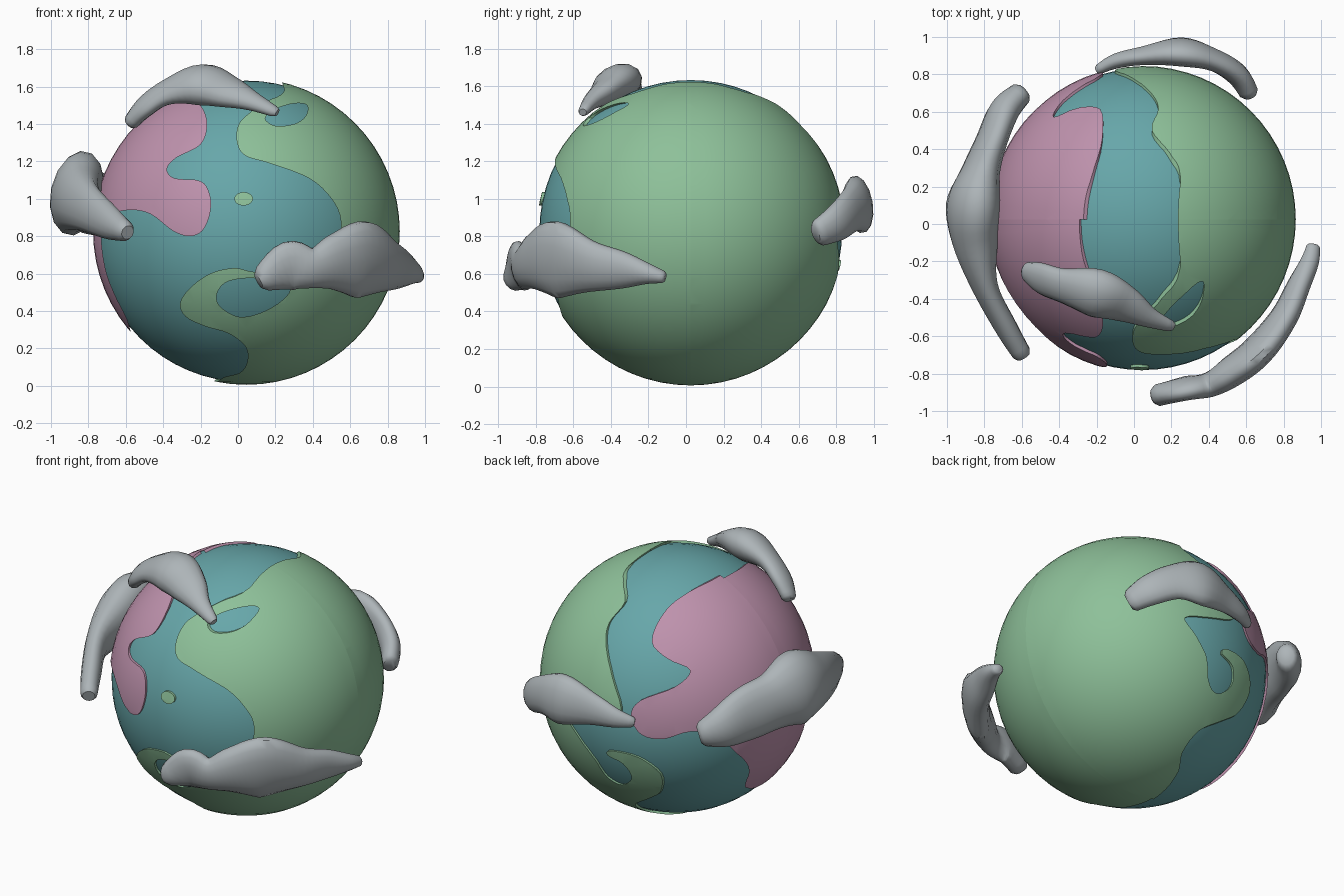
import bpy, bmesh, math
from mathutils import Vector

if "Cube" in bpy.data.objects:
    bpy.data.objects.remove(bpy.data.objects["Cube"])

C = Vector((0.045, 0.025, 0.826))      # globe centre
R_SEA, R_LAND, R_IN = 0.806, 0.82, 0.796


def material(name, rgb):
    m = bpy.data.materials.new(name)
    m.diffuse_color = (*rgb, 1)
    m.use_nodes = True
    m.node_tree.nodes["Principled BSDF"].inputs["Base Color"].default_value = m.diffuse_color
    return m


SEA = material("sea_teal", (0.135, 0.385, 0.40))
GREEN = material("land_green", (0.27, 0.53, 0.32))
PINK = material("land_pink", (0.52, 0.29, 0.42))
GREY = material("cloud_grey", (0.42, 0.46, 0.48))


def make_object(name, bm, mat):
    me = bpy.data.meshes.new(name)
    bm.to_mesh(me)
    bm.free()
    ob = bpy.data.objects.new(name, me)
    bpy.context.collection.objects.link(ob)
    if mat:
        me.materials.append(mat)
    return ob


def smooth(ob, angle=35):
    bpy.ops.object.select_all(action='DESELECT')
    ob.select_set(True)
    bpy.context.view_layer.objects.active = ob
    bpy.ops.object.shade_smooth_by_angle(angle=math.radians(angle))


def add_sphere(bm, r, flip=False):
    res = bmesh.ops.create_uvsphere(bm, u_segments=64, v_segments=32, radius=r)
    for v in res['verts']:
        v.co += C
    if flip:
        faces = {f for v in res['verts'] for f in v.link_faces}
        bmesh.ops.reverse_faces(bm, faces=list(faces))


def spline(pts, n, closed):
    """Catmull-Rom samples through tuples of any length."""
    pts = [Vector(p) for p in pts]
    k, out = len(pts), []
    get = (lambda i: pts[i % k]) if closed else (lambda i: pts[max(0, min(k - 1, i))])
    for i in range(k if closed else k - 1):
        a, b, c, d = get(i - 1), get(i), get(i + 1), get(i + 2)
        for s in range(n):
            t = s / n
            out.append(0.5 * (2 * b + (c - a) * t + (2 * a - 5 * b + 4 * c - d) * t * t
                              + (3 * b - a - 3 * c + d) * t ** 3))
    return out if closed else out + [pts[-1]]


def prism(name, outline, side):
    """Outline in front view (x, z), pushed through the front (-1) or back (+1) half."""
    bm = bmesh.new()
    pts = spline(outline, 4, True)
    f = bm.faces.new([bm.verts.new((p[0], C.y, p[1])) for p in pts])
    res = bmesh.ops.extrude_face_region(bm, geom=[f])
    for v in res['geom']:
        if isinstance(v, bmesh.types.BMVert):
            v.co.y += side * 1.1
    bmesh.ops.recalc_face_normals(bm, faces=bm.faces[:])
    ob = make_object(name, bm, None)
    ob.hide_render = True
    return ob


def land(name, outline, side, mat, lakes=()):
    bm = bmesh.new()
    add_sphere(bm, R_LAND)
    add_sphere(bm, R_IN, True)
    ob = make_object(name, bm, mat)
    cutters = [prism(name + "_cutter", outline, side)]
    cutters += [prism(name + "_lake_cutter", l, side) for l in lakes]
    for i, c in enumerate(cutters):
        m = ob.modifiers.new("cut", 'BOOLEAN')
        m.operation = 'DIFFERENCE' if i else 'INTERSECT'
        m.solver = 'EXACT'
        m.object = c
    dg = bpy.context.evaluated_depsgraph_get()
    bm = bmesh.new()
    bm.from_mesh(bpy.data.meshes.new_from_object(ob.evaluated_get(dg)))
    ob.modifiers.clear()
    for c in cutters:
        bpy.data.objects.remove(c)
    # drop hidden inner faces and the seam between halves
    bad = [f for f in bm.faces
           if all((v.co - C).length < R_IN + 0.001 for v in f.verts)
           or all(abs(v.co.y - C.y) < 0.0005 for v in f.verts)]
    bmesh.ops.delete(bm, geom=bad, context='FACES')
    for f in bm.faces:
        f.material_index = 0
    bm.to_mesh(ob.data)
    bm.free()
    smooth(ob)


def cloud(name, pts, sides=14):
    """Tube with an elliptical section: x, y, z, radial half size, cross half size."""
    bm = bmesh.new()
    s = spline(pts, 5, False)
    rings = []
    for i, p in enumerate(s):
        pos = Vector(p[:3])
        tan = (Vector(s[min(i + 1, len(s) - 1)][:3]) - Vector(s[max(i - 1, 0)][:3])).normalized()
        out = pos - C
        out = (out - tan * out.dot(tan)).normalized()
        side = tan.cross(out)
        k = 0.75 if i in (0, len(s) - 1) else 1
        rings.append([bm.verts.new(pos + k * (out * p[3] * math.cos(a) + side * p[4] * math.sin(a)))
                      for a in (math.tau * j / sides for j in range(sides))])
    for r0, r1 in zip(rings, rings[1:]):
        for j in range(sides):
            n = (j + 1) % sides
            bm.faces.new((r0[j], r0[n], r1[n], r1[j]))
    bm.faces.new(rings[0])
    bm.faces.new(rings[-1])
    bmesh.ops.recalc_face_normals(bm, faces=bm.faces[:])
    smooth(make_object(name, bm, GREY), 50)


# Sea globe
bm = bmesh.new()
add_sphere(bm, R_SEA)
smooth(make_object("sea_globe", bm, SEA))

# Green continent, front and back halves
green_front = [(.25, 1.75), (.25, 1.58), (.15, 1.52), (.05, 1.45), (0, 1.39), (-.005, 1.3),
               (.04, 1.23), (.17, 1.19), (.38, 1.11), (.5, 1.0), (.55, .88), (.52, .72),
               (.42, .63), (.25, .60), (.08, .61), (-.02, .63), (-.15, .6), (-.26, .52),
               (-.31, .44), (-.28, .37), (-.18, .32), (-.05, .28), (.04, .21), (.05, .13),
               (.01, .07), (-.1, .03), (-.13, -.1), (1.1, -.1), (1.1, 1.75)]
lake_low = [(-.11, .5), (-.1, .43), (0, .37), (.12, .39), (.24, .46), (.27, .53), (.1, .575), (-.05, .56)]
lake_top = [(.145, 1.43), (.2, 1.48), (.3, 1.51), (.37, 1.5), (.36, 1.44), (.3, 1.4), (.2, 1.39)]
green_back = [(.25, 1.75), (.25, 1.59), (.19, 1.55), (.095, 1.49), (.13, 1.39), (.1, 1.3),
              (0, 1.15), (-.1, .97), (-.06, .88), (.1, .83), (.28, .78), (.2, .68), (.105, .57),
              (.05, .45), (-.04, .41), (-.13, .49), (-.1, .59), (0, .63), (-.03, .67),
              (-.2, .66), (-.31, .55), (-.27, .4), (-.165, .315), (-.03, .22), (-.01, .12),
              (-.1, .05), (-.13, -.1), (1.1, -.1), (1.1, 1.75)]
land("green_land_front", green_front, -1, GREEN, (lake_low, lake_top))
land("green_land_back", green_back, 1, GREEN)

# Small island
land("small_island", [(.03 + .05 * math.cos(a), 1.0 + .036 * math.sin(a))
                      for a in (math.tau * i / 8 for i in range(8))], -1, GREEN)

# Pink continent, front and back halves
pink_front = [(-.34, 1.72), (-.3, 1.58), (-.2, 1.5), (-.165, 1.40), (-.2, 1.29), (-.33, 1.22),
              (-.38, 1.16), (-.34, 1.11), (-.2, 1.095), (-.15, 1.02), (-.15, .92), (-.19, .83),
              (-.26, .8), (-.35, .83), (-.47, .92), (-.59, .94), (-.70, .9), (-.73, .8),
              (-.71, .63), (-.66, .49), (-.58, .315), (-.62, .2), (-1.1, .2), (-1.1, 1.72)]
pink_back = [(-.34, 1.72), (-.29, 1.6), (-.22, 1.56), (-.17, 1.49), (-.18, 1.35), (-.3, 1.27),
             (-.43, 1.21), (-.38, 1.12), (-.21, 1.03), (-.165, .93), (-.23, .82), (-.35, .8),
             (-.485, .85), (-.6, .8), (-.665, .635), (-.66, .5), (-.58, .315), (-.62, .2),
             (-1.1, .2), (-1.1, 1.72)]
land("pink_land_front", pink_front, -1, PINK)
land("pink_land_back", pink_back, 1, PINK)

# Clouds hugging the globe
cloud("left_cloud", [(-.59, -.71, .82, .05, .05), (-.68, -.56, .87, .06, .09),
                     (-.80, -.33, .95, .07, .13), (-.85, -.10, 1.0, .12, .18),
                     (-.86, .10, 1.03, .14, .23), (-.82, .28, 1.0, .10, .18),
                     (-.76, .45, .97, .08, .17), (-.69, .61, .92, .08, .13), (-.59, .71, .88, .06, .07)])
cloud("right_cloud", [(.11, -.92, .56, .06, .06), (.27, -.88, .64, .06, .135),
                      (.40, -.86, .63, .065, .11), (.52, -.79, .66, .08, .16),
                      (.66, -.68, .675, .08, .21), (.80, -.50, .64, .07, .14),
                      (.88, -.33, .62, .06, .10), (.94, -.2, .6, .05, .055), (.96, -.11, .58, .035, .03)])
cloud("top_cloud", [(-.58, -.25, 1.40, .04, .05), (-.5, -.29, 1.49, .05, .09),
                    (-.38, -.33, 1.57, .06, .10), (-.2, -.37, 1.61, .10, .14),
                    (-.05, -.43, 1.57, .07, .11), (.08, -.5, 1.52, .045, .06), (.21, -.55, 1.46, .025, .03)])
cloud("back_cloud", [(.62, .69, .81, .05, .07), (.55, .80, .87, .06, .10),
                     (.42, .88, .94, .06, .12), (.25, .92, .97, .075, .155),
                     (.05, .90, .95, .05, .10), (-.1, .87, .92, .04, .06), (-.2, .82, .9, .025, .03)])
